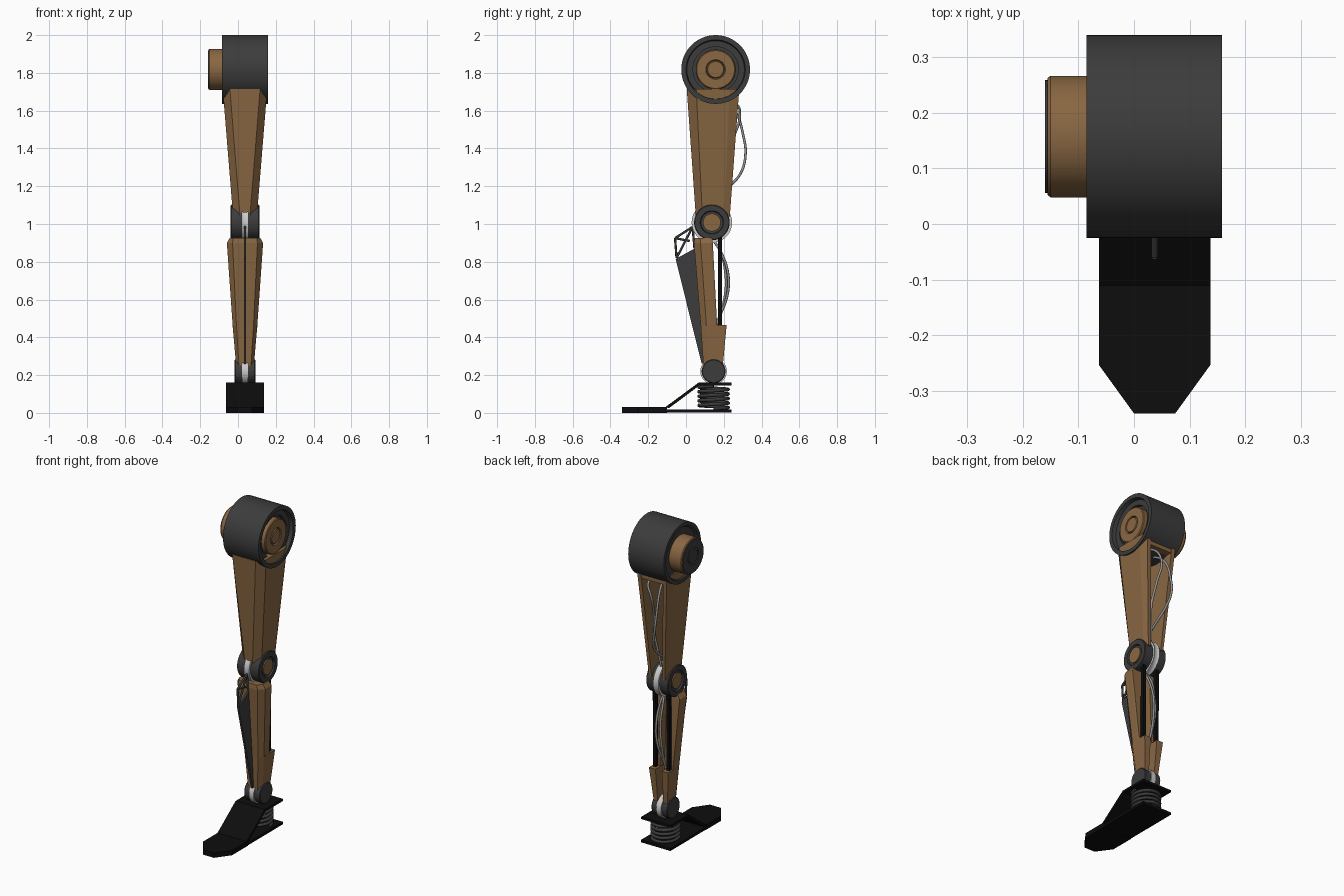
import bpy, bmesh, math
from mathutils import Vector

if "Cube" in bpy.data.objects:
    bpy.data.objects.remove(bpy.data.objects["Cube"])

CX = 0.037  # centre line of the limb


def mat(name, r, g, b):
    m = bpy.data.materials.new(name)
    m.diffuse_color = (r, g, b, 1)
    m.use_nodes = True
    m.node_tree.nodes["Principled BSDF"].inputs["Base Color"].default_value = m.diffuse_color
    return m


BROWN = mat("bronze", 0.25, 0.135, 0.055)
DARK = mat("dark_grey", 0.045, 0.045, 0.045)
BLACK = mat("black", 0.004, 0.004, 0.004)
PALE = mat("pale_grey", 0.6, 0.6, 0.6)
STEEL = mat("steel", 0.28, 0.28, 0.29)


def finish(name, bm, m, smooth=False):
    bmesh.ops.recalc_face_normals(bm, faces=bm.faces)
    me = bpy.data.meshes.new(name)
    bm.to_mesh(me)
    bm.free()
    ob = bpy.data.objects.new(name, me)
    bpy.context.collection.objects.link(ob)
    me.materials.append(m)
    if smooth:
        bpy.ops.object.select_all(action='DESELECT')
        bpy.context.view_layer.objects.active = ob
        ob.select_set(True)
        bpy.ops.object.shade_smooth_by_angle(angle=math.radians(35))
    return ob


def loft(name, rings, m, smooth=False):
    """Skin equal-length closed loops of 3D points and cap both ends."""
    bm = bmesh.new()
    vs = [[bm.verts.new(p) for p in r] for r in rings]
    n = len(vs[0])
    for a, b in zip(vs, vs[1:]):
        for i in range(n):
            j = (i + 1) % n
            bm.faces.new((a[i], a[j], b[j], b[i]))
    bm.faces.new(vs[0])
    bm.faces.new(vs[-1])
    return finish(name, bm, m, smooth)


def turned(name, y, z, profile, m, seg=48):
    """Lathe (x, radius) pairs around an axis parallel to x."""
    rings = [[(x, y + r * math.cos(2 * math.pi * i / seg), z + r * math.sin(2 * math.pi * i / seg))
              for i in range(seg)] for x, r in profile]
    return loft(name, rings, m, True)


def side_plate(name, yz, x0, x1, m):
    return loft(name, [[(x, y, z) for y, z in yz] for x in (x0, x1)], m)


def box(name, x0, x1, y0, y1, z0, z1, m):
    return side_plate(name, [(y0, z0), (y1, z0), (y1, z1), (y0, z1)], x0, x1, m)


def tube(name, pts, r, m, kind='BEZIER'):
    cu = bpy.data.curves.new(name, 'CURVE')
    cu.dimensions = '3D'
    cu.bevel_depth, cu.bevel_resolution, cu.use_fill_caps = r, 2, True
    cu.resolution_u = 8
    sp = cu.splines.new(kind)
    if kind == 'BEZIER':
        sp.bezier_points.add(len(pts) - 1)
        for b, p in zip(sp.bezier_points, pts):
            b.co = p
            b.handle_left_type = b.handle_right_type = 'AUTO'
    else:
        sp.points.add(len(pts) - 1)
        for b, p in zip(sp.points, pts):
            b.co = (*p, 1)
    cu.materials.append(m)
    ob = bpy.data.objects.new(name, cu)
    bpy.context.collection.objects.link(ob)
    bpy.ops.object.select_all(action='DESELECT')
    bpy.context.view_layer.objects.active = ob
    ob.select_set(True)
    bpy.ops.object.convert(target='MESH')
    return bpy.context.object


def channel(z, half, front, y0, y1, bevel, back, inner, floor):
    """Bevelled U section, open towards +y."""
    h = [(front, y0), (half, y0 + bevel), (half, y1 - back), (half - 0.3 * back, y1), (inner, y1), (inner, floor)]
    return [(CX + x, y, z) for x, y in h] + [(CX - x, y, z) for x, y in reversed(h)]


# Hip drum with recessed outer face
HY, HZ = 0.157, 1.818
turned("hip_drum", HY, HZ, [(-0.07, 0.11), (-0.07, 0.15), (-0.085, 0.16), (-0.085, 0.182), (0.158, 0.182),
                            (0.158, 0.157), (0.135, 0.152), (0.135, 0.12), (0.115, 0.12), (0.115, 0.02)], DARK, 64)
turned("hip_outer_disc", HY, HZ, [(0.1, 0.105), (0.146, 0.105), (0.15, 0.1), (0.15, 0.052), (0.14, 0.048),
                                  (0.14, 0.046), (0.15, 0.042), (0.15, 0.01)], BROWN)
turned("hip_inner_motor", HY, HZ, [(-0.06, 0.109), (-0.15, 0.109), (-0.155, 0.105), (-0.155, 0.02)], BROWN)
turned("hip_inner_cap", HY, HZ, [(-0.15, 0.101), (-0.16, 0.101), (-0.16, 0.053), (-0.153, 0.05),
                                 (-0.153, 0.046), (-0.16, 0.043), (-0.16, 0.01)], DARK)

# Thigh shell, open at the back
loft("thigh_shell", [channel(1.715, 0.118, 0.08, 0.004, 0.282, 0.05, 0.05, 0.078, 0.06),
                     channel(1.04, 0.063, 0.026, 0.052, 0.232, 0.035, 0.03, 0.036, 0.09)], BROWN)
box("thigh_top_bridge", CX - 0.085, CX + 0.085, 0.04, 0.274, 1.655, 1.71, BROWN)

# Thigh cables
tube("thigh_cable_left", [(0.03, 0.16, 1.66), (0.0, 0.255, 1.6), (-0.01, 0.305, 1.46), (-0.005, 0.315, 1.37),
                          (0.02, 0.29, 1.27), (0.035, 0.23, 1.2), (0.037, 0.17, 1.15)], 0.007, STEEL)
tube("thigh_cable_right", [(0.08, 0.16, 1.66), (0.07, 0.27, 1.63), (0.04, 0.285, 1.57), (0.045, 0.25, 1.45),
                           (0.06, 0.22, 1.3), (0.045, 0.2, 1.17), (0.037, 0.19, 1.1)], 0.007, STEEL)

# Knee and ankle: pale pulley between two dark hubs
KY, KZ, AY, AZ = 0.137, 1.008, 0.146, 0.22
turned("knee_pulley", KY, KZ, [(CX - 0.018, 0.03), (CX - 0.018, 0.107), (CX - 0.01, 0.102), (CX + 0.01, 0.102),
                               (CX + 0.018, 0.107), (CX + 0.018, 0.03)], PALE)
turned("ankle_pulley", AY, AZ, [(CX - 0.016, 0.02), (CX - 0.016, 0.07), (CX + 0.016, 0.07), (CX + 0.016, 0.02)], PALE)
for s, side in ((1, "right"), (-1, "left")):
    turned("knee_hub_" + side, KY, KZ, [(CX + s * x, r) for x, r in (
        (0.018, 0.04), (0.018, 0.094), (0.072, 0.094), (0.076, 0.09), (0.076, 0.062), (0.066, 0.058), (0.066, 0.02))], DARK)
    turned("knee_cap_" + side, KY, KZ, [(CX + s * x, r) for x, r in ((0.05, 0.047), (0.074, 0.047), (0.074, 0.01))], BROWN)
    turned("ankle_hub_" + side, AY, AZ, [(CX + s * x, r) for x, r in (
        (0.016, 0.03), (0.016, 0.063), (0.051, 0.063), (0.055, 0.059), (0.055, 0.01))], DARK)
    # Piston bars behind the shin and the rear blocks that hold them
    side_plate("shin_piston_" + side, [(0.168, 0.45), (0.19, 0.45), (0.192, 1.0), (0.17, 1.0)],
               CX + s * 0.036, CX + s * 0.056, BLACK)
    loft("shin_rear_block_" + side, [[(CX + s * a, y0, z), (CX + s * b, y0, z), (CX + s * b, y1, z), (CX + s * a, y1, z)]
         for z, a, b, y0, y1 in ((0.25, 0.019, 0.046, 0.13, 0.195), (0.465, 0.022, 0.066, 0.12, 0.215))], BROWN)

# Shin shell, open at the back
loft("shin_shell", [channel(0.927, 0.08, 0.062, 0.045, 0.138, 0.03, 0.01, 0.03, 0.09),
                    channel(0.9, 0.096, 0.066, 0.042, 0.142, 0.035, 0.01, 0.03, 0.09),
                    channel(0.46, 0.065, 0.045, 0.078, 0.165, 0.03, 0.01, 0.025, 0.12),
                    channel(0.25, 0.047, 0.032, 0.092, 0.185, 0.03, 0.01, 0.019, 0.13)], BROWN)

# Shin cables
for k, name in enumerate(("shin_cable_long", "shin_cable_short")):
    tube(name, [(CX + 0.01, 0.14, 0.92), (CX + 0.015 - 0.02 * k, 0.18, 0.86), (CX + 0.012 - 0.02 * k, 0.222 - 0.013 * k, 0.74),
                (CX + 0.005 - 0.02 * k, 0.22 - 0.012 * k, 0.63), (CX - 0.01, 0.17, 0.49), (CX - 0.005, 0.14, 0.4)], 0.007, STEEL)

# Front fin and its small truss
side_plate("shin_fin", [(-0.055, 0.815), (0.055, 0.875), (0.105, 0.27), (0.083, 0.26)], CX - 0.006, CX + 0.006, DARK)
A, B, C, D = (-0.058, 0.925), (0.035, 0.985), (-0.05, 0.82), (0.045, 0.87)
M = (0.02, 0.91)
for i, (p, q) in enumerate(((A, B), (A, C), (B, D), (A, M), (C, B))):
    tube("fin_truss_%d" % i, [(CX, *p), (CX, *q)], 0.006, DARK, 'POLY')

# Foot: flat sole with tapered toe, sloping instep and heel shelf
FX0, FX1 = CX - 0.1, CX + 0.1
toe = [(FX0, -0.1), (FX0, -0.253), (0.0, -0.34), (0.074, -0.34), (FX1, -0.253), (FX1, -0.1)]
loft("toe_plate", [[(x, y, z) for x, y in toe] for z in (0, 0.03)], BLACK)
box("sole_plate", FX0, FX1, -0.1, 0.242, 0.002, 0.018, BLACK)
side_plate("instep_and_heel_shelf", [(-0.11, 0.03), (0.066, 0.16), (0.242, 0.16), (0.242, 0.146), (0.072, 0.146),
                                     (-0.09, 0.025)], FX0, FX1, BLACK)

# Heel spring
N = 5 * 24
tube("heel_spring", [(CX + 0.077 * math.cos(2 * math.pi * i / 24), 0.146 + 0.077 * math.sin(2 * math.pi * i / 24),
                      0.022 + 0.12 * i / N) for i in range(N + 1)], 0.0095, DARK, 'POLY')
for p in bpy.data.objects["heel_spring"].data.polygons:
    p.use_smooth = True
